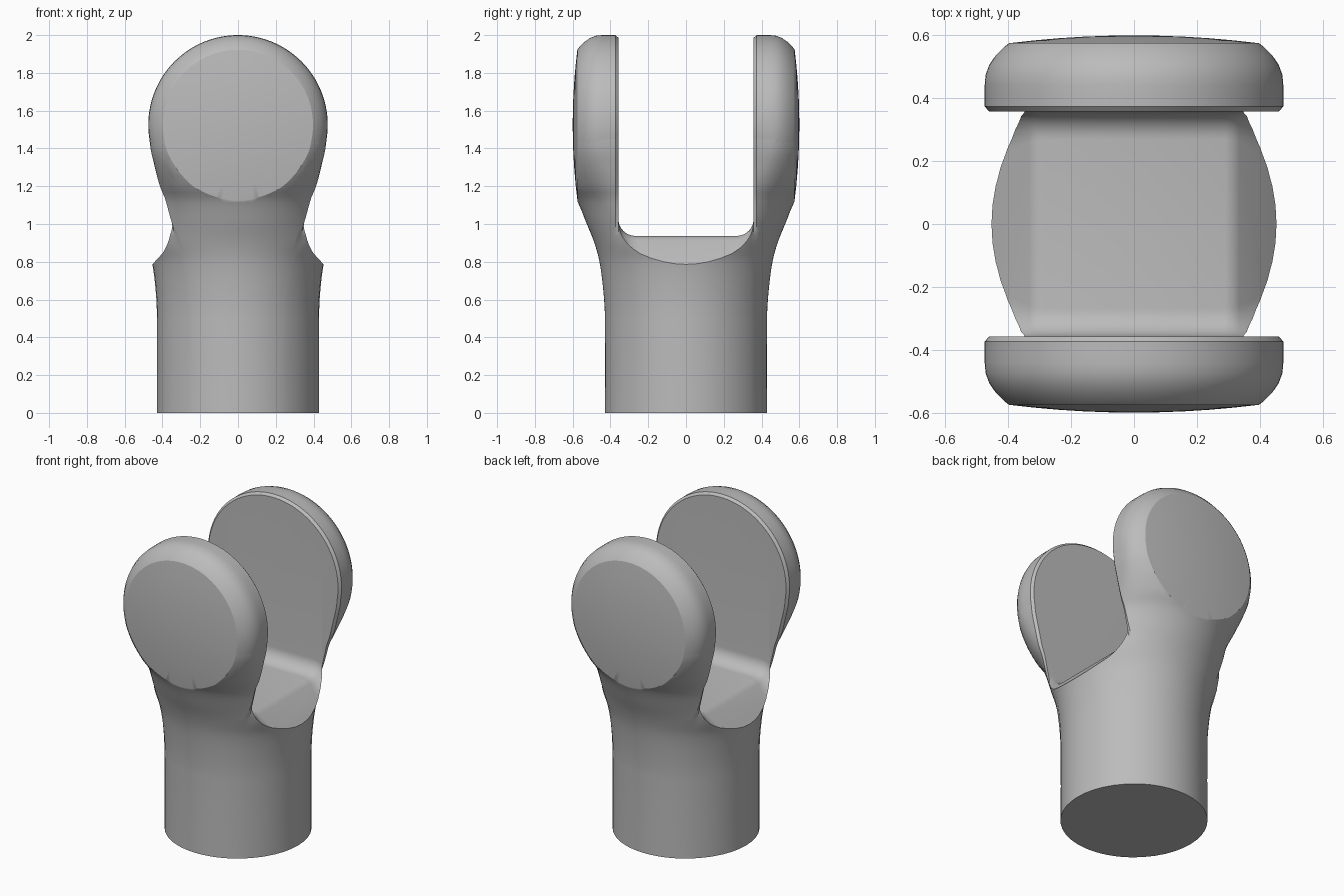
import bpy, bmesh, math

if "Cube" in bpy.data.objects:
    bpy.data.objects.remove(bpy.data.objects["Cube"])

EAR_Z = 1.525      # height of the rounded ear centre
EAR_R = 0.475
GAP = 0.358        # half width of the slot

grey = bpy.data.materials.new("plain_grey")
grey.use_nodes = True
grey.diffuse_color = (0.5, 0.5, 0.5, 1)
grey.node_tree.nodes["Principled BSDF"].inputs["Base Color"].default_value = (0.5, 0.5, 0.5, 1)


def skin(name, rings):
    """Solid from equal closed rings of points, with both ends capped."""
    bm = bmesh.new()
    loops = [[bm.verts.new(p) for p in ring] for ring in rings]
    n = len(loops[0])
    for a, b in zip(loops, loops[1:]):
        for i in range(n):
            j = (i + 1) % n
            bm.faces.new((a[i], a[j], b[j], b[i]))
    bm.faces.new(loops[0])
    bm.faces.new(loops[-1])
    bmesh.ops.recalc_face_normals(bm, faces=bm.faces)
    mesh = bpy.data.meshes.new(name)
    bm.to_mesh(mesh)
    bm.free()
    obj = bpy.data.objects.new(name, mesh)
    bpy.context.collection.objects.link(obj)
    mesh.materials.append(grey)
    return obj


def turned(name, profile, steps=128):
    """Turn (radius, y) points about the cross axis through the ears."""
    angles = [math.tau * i / steps for i in range(steps)]
    return skin(name, [[(r * math.cos(t), y, EAR_Z + r * math.sin(t)) for t in angles]
                       for r, y in profile])


def half_profile(a, ys, peak, chamfer):
    """(x, y) from the middle outwards: straight side, then an elliptic shoulder."""
    ylist = [0, .06, .12, .18, .24, .3, GAP - .016, GAP, GAP + .016]
    ylist += [ylist[-1] + (peak - ylist[-1]) * math.sin(math.pi * i / 28) for i in range(1, 15)]
    out = []
    for y in ylist:
        s = max(0, (y - ys) / (peak - ys))
        x = a * math.sqrt(max(0, 1 - s * s))
        # small groove that leaves a chamfer along the slot rim
        out.append((x - chamfer * max(0, 1 - abs(y - GAP) / .016), y))
    return out


def spline(keys, z):
    """Smooth interpolation through rows of (z, values...)."""
    k = max(i for i in range(len(keys) - 1) if keys[i][0] <= z + 1e-6)
    p, q = keys[k], keys[k + 1]
    before, after = keys[max(k - 1, 0)], keys[min(k + 2, len(keys) - 1)]
    h = q[0] - p[0]
    t = (z - p[0]) / h
    res = []
    for c in range(1, len(p)):
        m0 = (q[c] - before[c]) / (q[0] - before[0]) * h
        m1 = (after[c] - p[c]) / (after[0] - p[0]) * h
        res.append((2*t**3 - 3*t*t + 1) * p[c] + (t**3 - 2*t*t + t) * m0
                   + (3*t*t - 2*t**3) * q[c] + (t**3 - t*t) * m1)
    return res


def boolean(target, tool, operation):
    mod = target.modifiers.new(tool.name, "BOOLEAN")
    mod.object, mod.operation, mod.solver = tool, operation, "EXACT"
    bpy.ops.object.select_all(action="DESELECT")
    bpy.context.view_layer.objects.active = target
    target.select_set(True)
    bpy.ops.object.modifier_apply(modifier=mod.name)
    bpy.data.objects.remove(tool)


# Stem flaring into the necks: height, half width, shoulder start, depth
stem = [(0, .429, 0, .429), (.5, .429, 0, .429), (.65, .436, 0, .438),
        (.8, .456, 0, .458), (.9, .488, 0, .485), (1.0, .455, .1, .525),
        (1.13, .415, .25, .58), (1.2, .418, .33, .628), (1.3, .44, .4, .665),
        (1.4, .463, .44, .678), (EAR_Z, EAR_R, .45, .68)]
rings = []
levels = [0, .25] + [.5 + (EAR_Z - .5) * i / 40 for i in range(41)]
for z in levels:
    a, ys, peak = spline(stem, z)
    depth = .014 * min(1, max(0, (z - .85) / .15))
    q = half_profile(a, ys, peak, depth)
    ring = q + [(-x, y) for x, y in q[-2::-1]]
    ring += [(-x, -y) for x, y in q[1:]] + [(x, -y) for x, y in q[-2:0:-1]]
    rings.append([(x, y, z) for x, y in ring])
body = skin("forked_rod_end", rings)

# Round ears, turned as one barrel
q = half_profile(EAR_R, .45, .68, .014)[:-1]
barrel = turned("ear_barrel", [(r, -y) for r, y in q[:0:-1]] + q)
boolean(body, barrel, "UNION")

# Slightly domed outer cheeks
for side in (-1, 1):
    dome = [(r, side * (.6 - r * r / 6.4)) for r in (.001, .08, .16, .24, .32, .4, .48, .55)]
    cheek = turned("cheek_cutter", dome + [(.55, side * .9), (.001, side * .9)])
    boolean(body, cheek, "DIFFERENCE")


# Slot with rounded floor corners, falling away at both sides
def slot_ring(x, floor, r):
    arc = [math.pi / 2 * i / 10 for i in range(11)]
    right = [(GAP - r + r * math.sin(t), floor + r - r * math.cos(t)) for t in arc]
    right.append((GAP, 2.3))
    return [(x, y, z) for y, z in right] + [(x, -y, z) for y, z in right[::-1]]


half = [(.29, .937, .09), (.315, .931, .092), (.335, .915, .1), (.45, .79, .15), (.6, .63, .2)]
stations = [(-x, f, r) for x, f, r in half[::-1]] + half
boolean(body, skin("slot_cutter", [slot_ring(*s) for s in stations]), "DIFFERENCE")

# Smooth shading with crisp edges
bpy.ops.object.select_all(action="DESELECT")
body.select_set(True)
bpy.context.view_layer.objects.active = body
bpy.ops.object.shade_smooth_by_angle(angle=math.radians(28))
